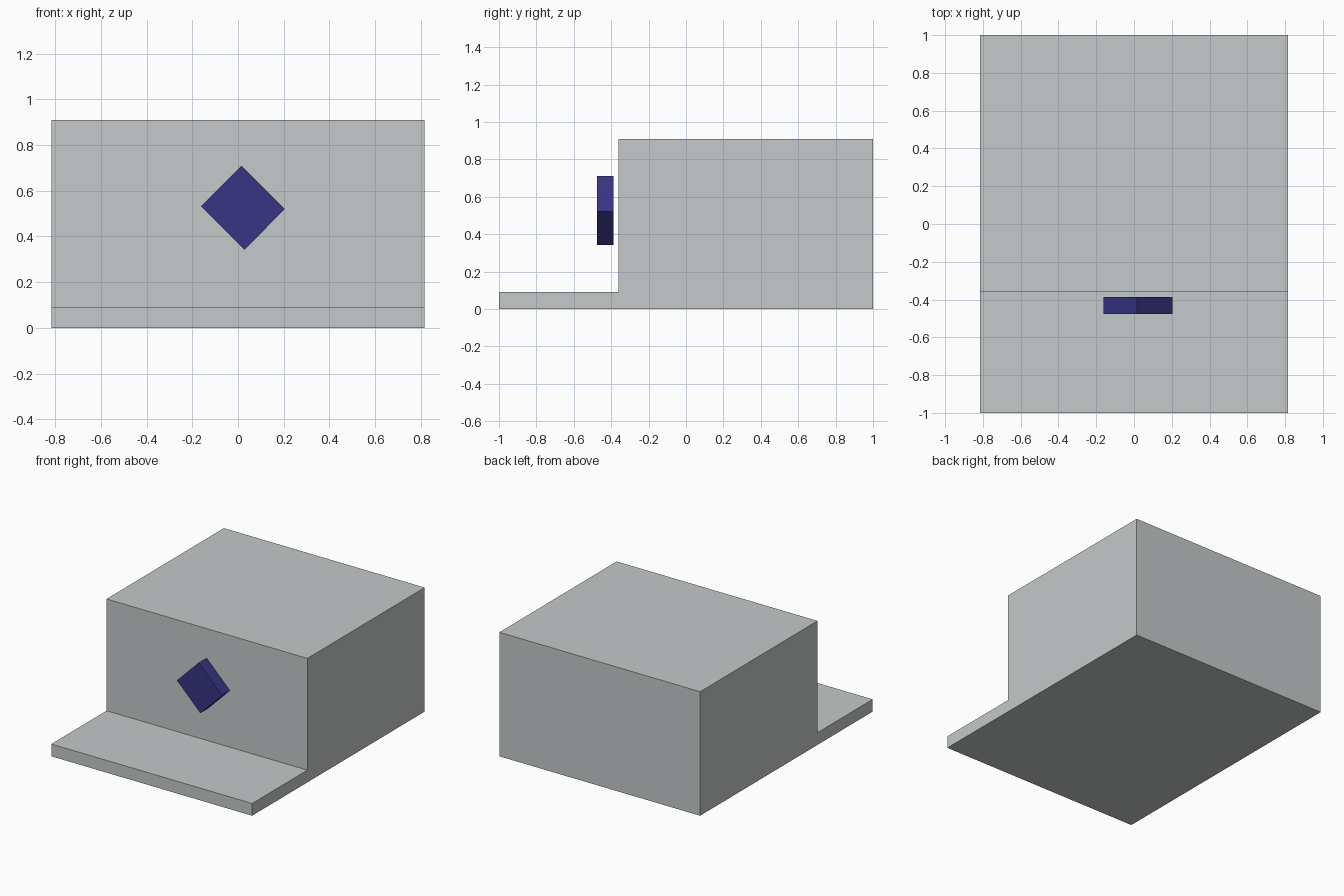
import bpy
import bmesh

cube = bpy.data.objects.get("Cube")
if cube:
    bpy.data.objects.remove(cube, do_unlink=True)


def make_material(name, rgb):
    mat = bpy.data.materials.new(name)
    mat.use_nodes = True
    colour = (*rgb, 1.0)
    mat.diffuse_color = colour
    mat.node_tree.nodes["Principled BSDF"].inputs["Base Color"].default_value = colour
    return mat


def extrude_profile(name, profile, direction, mat):
    """Fill a closed profile and extrude it along a direction."""
    bm = bmesh.new()
    face = bm.faces.new([bm.verts.new(p) for p in profile])
    result = bmesh.ops.extrude_face_region(bm, geom=[face], use_keep_orig=True)
    moved = [g for g in result["geom"] if isinstance(g, bmesh.types.BMVert)]
    bmesh.ops.translate(bm, verts=moved, vec=direction)
    bmesh.ops.recalc_face_normals(bm, faces=bm.faces)
    mesh = bpy.data.meshes.new(name)
    bm.to_mesh(mesh)
    bm.free()
    mesh.materials.append(mat)
    obj = bpy.data.objects.new(name, mesh)
    bpy.context.collection.objects.link(obj)
    return obj


grey = make_material("light grey", (0.56, 0.585, 0.585))
blue = make_material("deep blue", (0.04, 0.036, 0.24))

# Stepped body: tall block with a low ledge at the front
half_width = 0.815
body_side = [(-1, 0), (1, 0), (1, 0.91), (-0.36, 0.91), (-0.36, 0.09), (-1, 0.09)]
extrude_profile("stepped_body", [(-half_width, y, z) for y, z in body_side],
                (2 * half_width, 0, 0), grey)

# Tilted square plate floating just in front of the block
diamond = [(0.015, 0.71), (0.205, 0.52), (0.028, 0.342), (-0.162, 0.532)]
extrude_profile("diamond_plate", [(x, -0.477, z) for x, z in diamond],
                (0, 0.09, 0), blue)
